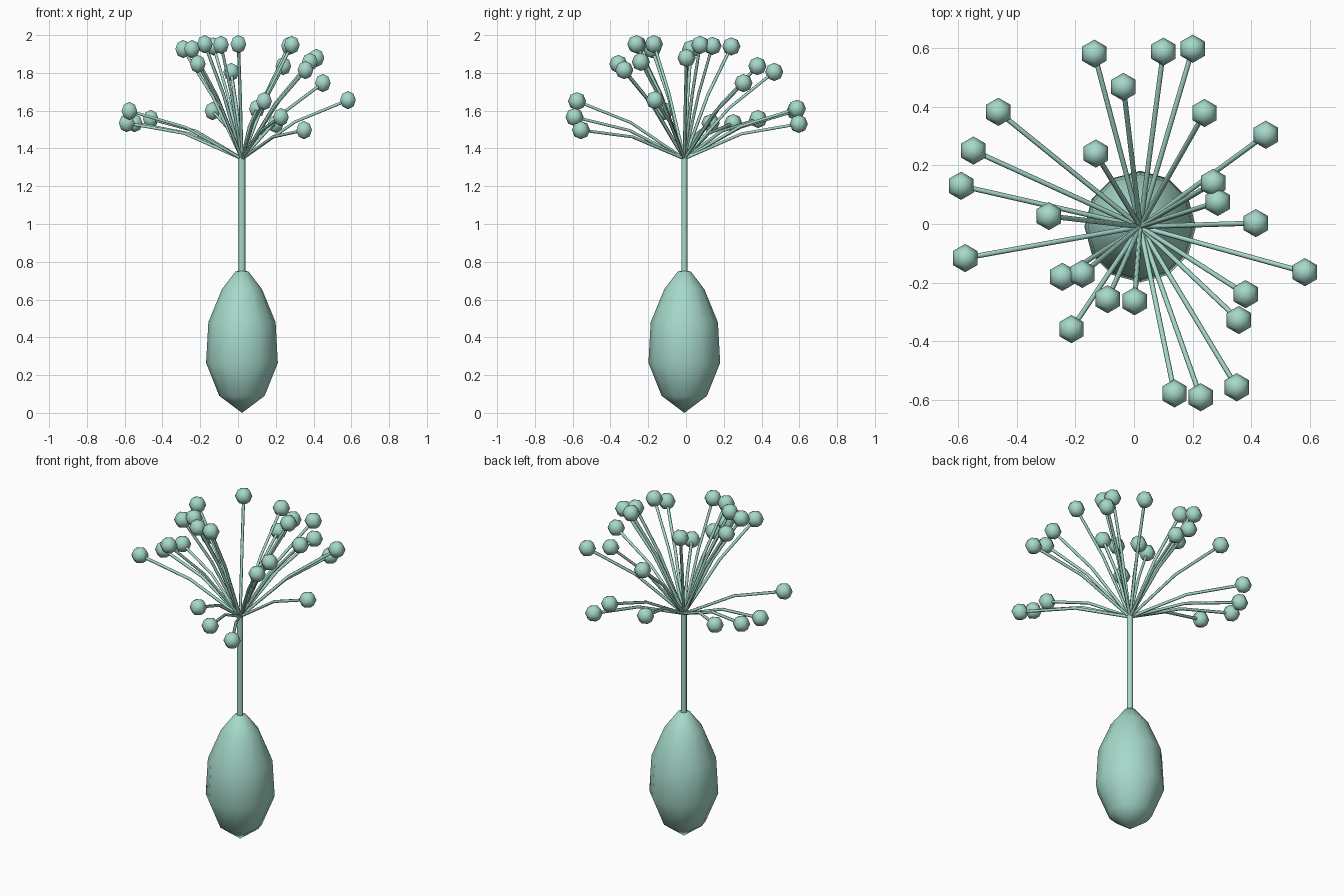
import bpy, bmesh, math
from mathutils import Vector

if "Cube" in bpy.data.objects:
    bpy.data.objects.remove(bpy.data.objects["Cube"])

mat = bpy.data.materials.new("pale mint")
mat.diffuse_color = (0.38, 0.69, 0.59, 1)
mat.use_nodes = True
mat.node_tree.nodes["Principled BSDF"].inputs["Base Color"].default_value = mat.diffuse_color

CX, CY = 0.021, -0.009          # axis of the bulb and stem
HUB = Vector((CX, CY, 1.345))   # where the branches meet


def finish(name, bm):
    bmesh.ops.recalc_face_normals(bm, faces=bm.faces)
    me = bpy.data.meshes.new(name)
    bm.to_mesh(me)
    bm.free()
    me.materials.append(mat)
    for p in me.polygons:
        p.use_smooth = True
    ob = bpy.data.objects.new(name, me)
    bpy.context.collection.objects.link(ob)
    bpy.ops.object.select_all(action='DESELECT')
    ob.select_set(True)
    bpy.context.view_layer.objects.active = ob
    bpy.ops.object.shade_smooth_by_angle(angle=math.radians(65))
    return ob


def tube(bm, pts, r, n=6):
    """Capped tube along points, rings square to the path."""
    rings = []
    for i, p in enumerate(pts):
        d = (pts[min(i + 1, len(pts) - 1)] - pts[max(i - 1, 0)]).normalized()
        side = Vector((1, 0, 0)) if abs(d.z) > 0.999 else Vector((-d.y, d.x, 0)).normalized()
        other = d.cross(side)
        rings.append([bm.verts.new(p + r * (math.cos(a) * side + math.sin(a) * other))
                      for a in (math.tau * k / n for k in range(n))])
    for a, b in zip(rings, rings[1:]):
        for k in range(n):
            bm.faces.new((a[k], a[(k + 1) % n], b[(k + 1) % n], b[k]))
    bm.faces.new(rings[0])
    bm.faces.new(rings[-1])


# Bulb: turned profile (radius, height)
profile = [(0, 0), (0.12, 0.09), (0.19, 0.265), (0.178, 0.48), (0.106, 0.655), (0.035, 0.748), (0, 0.755)]
bm = bmesh.new()
vs = [bm.verts.new((CX + r, CY, z)) for r, z in profile]
es = [bm.edges.new(p) for p in zip(vs, vs[1:])]
bmesh.ops.spin(bm, geom=vs + es, cent=(CX, CY, 0), axis=(0, 0, 1), angle=math.tau, steps=12)
bmesh.ops.remove_doubles(bm, verts=bm.verts, dist=0.0005)
finish("bulb", bm)

# Stem
bm = bmesh.new()
tube(bm, [Vector((CX, CY, 0.7)), Vector((CX, CY, 1.355))], 0.0185)
finish("stem", bm)

# Branch tips, one row per compass quarter
tips = [
    (-.135, .58, 1.598), (.10, .587, 1.61), (.20, .597, 1.53), (-.036, .467, 1.805), (.24, .378, 1.836),
    (-.462, .382, 1.556), (-.547, .25, 1.534), (-.13, .24, 1.94), (.449, .304, 1.746), (.27, .14, 1.943),
    (.285, .075, 1.948), (-.589, .13, 1.534), (-.29, .027, 1.926), (.415, .003, 1.879), (-.575, -.116, 1.598),
    (-.244, -.18, 1.926), (-.176, -.17, 1.952), (-.09, -.256, 1.948), (.002, -.263, 1.952), (-.213, -.358, 1.847),
    (.582, -.164, 1.656), (.38, -.239, 1.858), (.357, -.327, 1.815), (.138, -.577, 1.65), (.227, -.59, 1.566),
    (.35, -.556, 1.497),
]

# Branches bend upward at the middle, each ending in a six-sided bead
bm_branch, bm_bead = bmesh.new(), bmesh.new()
for t in map(Vector, tips):
    mid = (HUB + t) / 2 + Vector((0, 0, 0.04))
    tube(bm_branch, [HUB, mid, t], 0.0085)
    new = bmesh.ops.create_uvsphere(bm_bead, u_segments=6, v_segments=4, radius=0.048)["verts"]
    bmesh.ops.translate(bm_bead, verts=new, vec=t)
finish("branches", bm_branch)
finish("beads", bm_bead)
